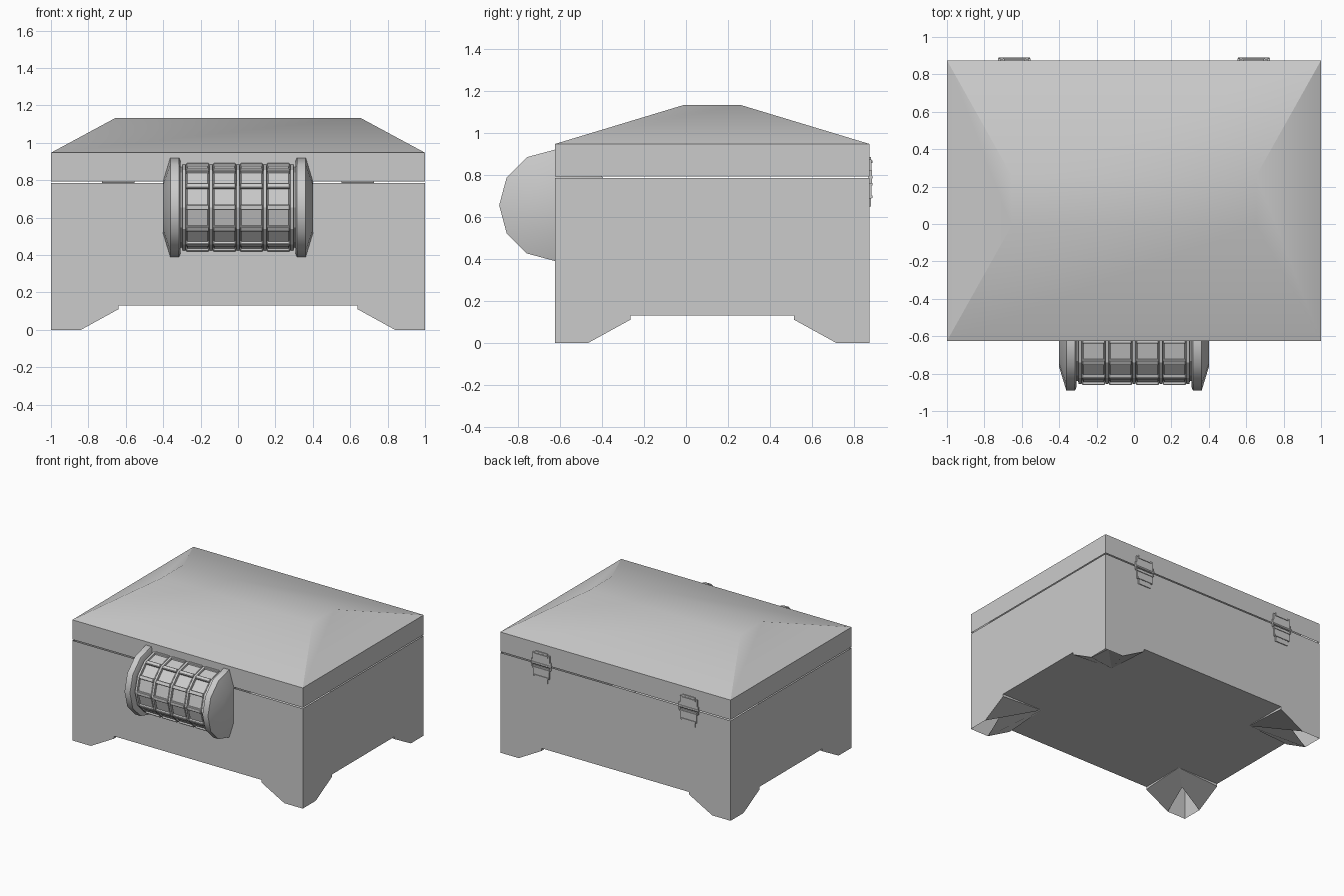
import bpy, bmesh
from math import pi, sin, cos, radians
from mathutils import Matrix, Vector

if "Cube" in bpy.data.objects:
    bpy.data.objects.remove(bpy.data.objects["Cube"])

YF, YB = -0.625, 0.875          # front and back walls
AXIS = Vector((0, -0.625, 0.655))  # drum axis


def finish(name, bm, smooth=None):
    bmesh.ops.remove_doubles(bm, verts=bm.verts, dist=1e-5)
    bmesh.ops.recalc_face_normals(bm, faces=bm.faces)
    me = bpy.data.meshes.new(name)
    bm.to_mesh(me)
    bm.free()
    ob = bpy.data.objects.new(name, me)
    bpy.context.collection.objects.link(ob)
    if smooth:
        bpy.ops.object.select_all(action='DESELECT')
        bpy.context.view_layer.objects.active = ob
        ob.select_set(True)
        bpy.ops.object.shade_smooth_by_angle(angle=radians(smooth))
    return ob


def face(bm, pts):
    bm.faces.new([bm.verts.new(p) for p in pts])


def box(bm, size, matrix):
    bmesh.ops.create_cube(bm, size=1, matrix=matrix @ Matrix.Diagonal((*size, 1)))


def lathe_x(bm, profile, n=12, centre=AXIS):
    """Closed solid turned round an x axis, from (x, radius) pairs."""
    rings = [[bm.verts.new(centre + Vector((x, r * cos(2 * pi * i / n), r * sin(2 * pi * i / n))))
              for i in range(n)] for x, r in profile]
    for a, b in zip(rings, rings[1:]):
        for i in range(n):
            j = (i + 1) % n
            bm.faces.new((a[i], a[j], b[j], b[i]))
    bm.faces.new(rings[0])
    bm.faces.new(rings[-1])


# Body: walls cut into bracket feet, floor, mitred hollow foot slopes
def corner(sx, sy, a, b, z):
    return (sx * (1 - a), (YB - b) if sy > 0 else (YF + b), z)


bm = bmesh.new()
FOOT = [(0, 0), (0.16, 0), (0.36, 0.11), (0.36, 0.13)]   # distance from corner, height
TOP = 0.785
for s in (-1, 1):
    face(bm, [corner(-1, s, 0, 0, TOP)] + [corner(-1, s, d, 0, z) for d, z in FOOT]
         + [corner(1, s, d, 0, z) for d, z in reversed(FOOT)] + [corner(1, s, 0, 0, TOP)])
    face(bm, [corner(s, -1, 0, 0, TOP)] + [corner(s, -1, 0, d, z) for d, z in FOOT]
         + [corner(s, 1, 0, d, z) for d, z in reversed(FOOT)] + [corner(s, 1, 0, 0, TOP)])
floor = []
for sx, sy in ((-1, -1), (1, -1), (1, 1), (-1, 1)):
    notch = [corner(sx, sy, 0, .36, .13), corner(sx, sy, .36, .36, .13), corner(sx, sy, .36, 0, .13)]
    floor += notch if sx * sy > 0 else notch[::-1]
    inner, mid = corner(sx, sy, .36, .36, .13), corner(sx, sy, .16, .16, .13)
    face(bm, [corner(sx, sy, .16, 0, 0), corner(sx, sy, .36, 0, .11), inner, mid])
    face(bm, [corner(sx, sy, .36, 0, .11), corner(sx, sy, .36, 0, .13), inner])
    face(bm, [corner(sx, sy, 0, .16, 0), corner(sx, sy, 0, .36, .11), inner, mid])
    face(bm, [corner(sx, sy, 0, .36, .11), corner(sx, sy, 0, .36, .13), inner])
face(bm, floor)
finish("chest_body", bm)

# Lid: open-bottomed box with a hipped top
bm = bmesh.new()
loops = []
for x, y0, y1, z in ((1, YF, YB, 0.793), (1, YF, YB, 0.947), (0.655, -0.01, 0.26, 1.133)):
    loops.append([bm.verts.new(p) for p in ((-x, y0, z), (x, y0, z), (x, y1, z), (-x, y1, z))])
for a, b in zip(loops, loops[1:]):
    for i in range(4):
        j = (i + 1) % 4
        bm.faces.new((a[i], a[j], b[j], b[i]))
bm.faces.new(loops[-1])
finish("chest_lid", bm, 30)

# Lock drum core with thin rings between its columns
core = [(-0.31, 0.215)]
for k in range(-2, 3):
    x = k * 0.144
    core += [(x - .011, .215), (x - .008, .23), (x + .008, .23), (x + .011, .215)]
core.append((0.31, 0.215))
bm = bmesh.new()
lathe_x(bm, core)
finish("lock_drum", bm)

# Raised bars on the drum corners and a panel in each cell
bm = bmesh.new()
for k in range(4):
    x = (k - 1.5) * 0.144
    for i in range(12):
        turn = Matrix.Translation(AXIS + Vector((x, 0, 0))) @ Matrix.Rotation(i * pi / 6, 4, 'X')
        box(bm, (0.122, 0.03, 0.026), turn @ Matrix.Translation((0, 0, 0.223)))
        half = turn @ Matrix.Rotation(pi / 12, 4, 'X')
        box(bm, (0.116, 0.10, 0.03), half @ Matrix.Translation((0, 0, 0.202)))
bmesh.ops.bevel(bm, geom=bm.edges[:], offset=0.004, segments=1, affect='EDGES')
finish("lock_drum_cells", bm)

# Tapered end caps
bm = bmesh.new()
for s in (-1, 1):
    lathe_x(bm, [(s * .307, .245), (s * .315, .265), (s * .362, .265), (s * .40, .14)])
finish("lock_drum_caps", bm, 35)

# Back hinges: two leaves, barrel, cross bars
bm = bmesh.new()
for s in (-1, 1):
    def at(z, y=0.876, dx=0):
        return Matrix.Translation((s * 0.64 + dx, y, z))
    box(bm, (0.15, 0.014, 0.075), at(0.835))
    box(bm, (0.11, 0.012, 0.02), at(0.875))
    box(bm, (0.14, 0.014, 0.085), at(0.73))
    box(bm, (0.11, 0.012, 0.04), at(0.67))
    for z, w in ((0.862, .12), (0.755, .15), (0.695, .13)):
        box(bm, (w, 0.016, 0.012), at(z, 0.880))
    for dx in (-0.08, 0.08):
        box(bm, (0.012, 0.014, 0.06), at(0.79, 0.878, dx))
    lathe_x(bm, [(-.085, .011), (.085, .011)], 8, Vector((s * .64, .879, .789)))
finish("back_hinges", bm)
